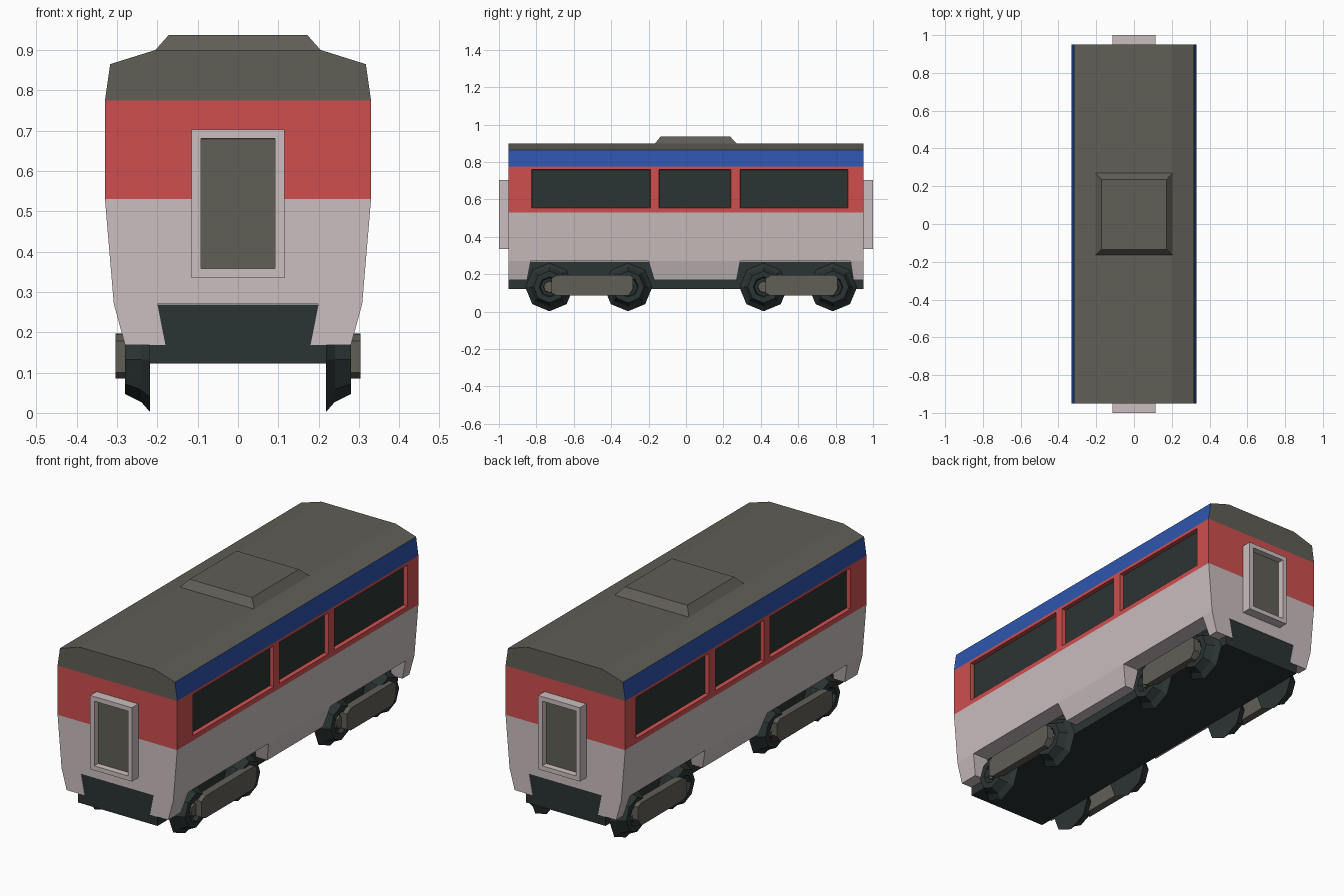
import bpy, bmesh, math
from mathutils import Vector

if "Cube" in bpy.data.objects:
    bpy.data.objects.remove(bpy.data.objects["Cube"])


def material(name, rgb):
    m = bpy.data.materials.new(name)
    m.diffuse_color = (*rgb, 1)
    m.use_nodes = True
    m.node_tree.nodes["Principled BSDF"].inputs["Base Color"].default_value = m.diffuse_color
    return m


CREAM = material("pale pinkish grey", (0.60, 0.52, 0.525))
RED = material("red", (0.62, 0.078, 0.078))
BLUE = material("blue", (0.026, 0.09, 0.42))
GREY = material("roof grey", (0.118, 0.112, 0.094))
DARK = material("dark green black", (0.024, 0.034, 0.033))


def finish(bm, name, mats):
    bmesh.ops.recalc_face_normals(bm, faces=bm.faces)
    me = bpy.data.meshes.new(name)
    bm.to_mesh(me)
    bm.free()
    for m in mats:
        me.materials.append(m)
    ob = bpy.data.objects.new(name, me)
    bpy.context.collection.objects.link(ob)
    return ob


def hull(name, pts, mat):
    bm = bmesh.new()
    for p in pts:
        bm.verts.new(p)
    bmesh.ops.convex_hull(bm, input=bm.verts)
    bmesh.ops.dissolve_limit(bm, angle_limit=0.01, verts=bm.verts, edges=bm.edges)
    return finish(bm, name, [mat])


def box_pts(x0, x1, y0, y1, z0, z1):
    return [(x, y, z) for x in (x0, x1) for y in (y0, y1) for z in (z0, z1)]


# Body shell: extruded cross-section, cut into colour bands and windows
windows = [(-0.825, -0.19), (-0.145, 0.24), (0.29, 0.865)]
WZ0, WZ1 = 0.555, 0.76
half = [(0.308, 0.27), (0.33, 0.53), (0.33, 0.775), (0.317, 0.865), (0.205, 0.90)]
section = half + [(-x, z) for x, z in reversed(half)]
bm = bmesh.new()
face = bm.faces.new([bm.verts.new((x, -0.95, z)) for x, z in section])
ext = bmesh.ops.extrude_face_region(bm, geom=[face])
bmesh.ops.translate(bm, vec=(0, 1.9, 0),
                    verts=[g for g in ext["geom"] if isinstance(g, bmesh.types.BMVert)])
bmesh.ops.recalc_face_normals(bm, faces=bm.faces)
cuts = [((0, 0, z), (0, 0, 1)) for z in (0.53, WZ0, WZ1, 0.775)]
cuts += [((0, y, 0), (0, 1, 0)) for w in windows for y in w]
for co, no in cuts:
    bmesh.ops.bisect_plane(bm, geom=bm.verts[:] + bm.edges[:] + bm.faces[:],
                           dist=1e-5, plane_co=co, plane_no=no)
bm.normal_update()
panes = []
for f in bm.faces:
    c = f.calc_center_median()
    side = abs(f.normal.x) > 0.8
    if c.z > 0.775:
        f.material_index = 2 if side else 3
    elif c.z > 0.53:
        f.material_index = 1
    if side and WZ0 < c.z < WZ1 and any(a < c.y < b for a, b in windows):
        panes.append(f)
bmesh.ops.inset_individual(bm, faces=panes, thickness=0.003, depth=-0.02)
for f in panes:
    f.material_index = 4
finish(bm, "carriage_body", [CREAM, RED, BLUE, GREY, DARK])

# Dark underframe
hull("underframe", box_pts(-0.22, 0.22, -0.948, 0.948, 0.122, 0.269), DARK)

# Lower skirts between the wheel arches: (bottom y0, y1, top y0, y1)
skirts = [(-0.95, -0.85, -0.95, -0.83), (-0.17, 0.27, -0.20, 0.29),
          (0.895, 0.95, 0.88, 0.95)]
for s in (-1, 1):
    for a, b, c, d in skirts:
        hull("side_skirt",
             [(s * x, y, 0.168) for x in (0.18, 0.28) for y in (a, b)] +
             [(s * x, y, 0.27) for x in (0.20, 0.308) for y in (c, d)], CREAM)

# Roof vent
hull("roof_vent",
     [(x, y, 0.90) for x in (-0.205, 0.205) for y in (-0.165, 0.27)] +
     [(x, y, 0.937) for x in (-0.172, 0.172) for y in (-0.135, 0.235)], GREY)

# End doors: protruding frame with recessed pane
for s in (-1, 1):
    bm = bmesh.new()
    for p in box_pts(-0.115, 0.115, s * 0.94, s * 1.0, 0.335, 0.703):
        bm.verts.new(p)
    bmesh.ops.convex_hull(bm, input=bm.verts)
    bmesh.ops.dissolve_limit(bm, angle_limit=0.01, verts=bm.verts, edges=bm.edges)
    bmesh.ops.recalc_face_normals(bm, faces=bm.faces)
    bm.normal_update()
    pane = [f for f in bm.faces if f.normal.y * s > 0.9]
    bmesh.ops.inset_individual(bm, faces=pane, thickness=0.032)
    bmesh.ops.inset_individual(bm, faces=pane, thickness=0.001, depth=-0.03)
    pane[0].material_index = 1
    finish(bm, "end_door", [CREAM, GREY])


def lathe(name, rings, y, s, mat, z=0.132, n=8):
    """Octagonal turned part along x from (x, radius) rings."""
    bm = bmesh.new()
    loops = []
    for x, r in rings:
        loops.append([bm.verts.new((s * x, y + r * math.cos(k * math.tau / n),
                                    z + r * math.sin(k * math.tau / n)))
                      for k in range(n)])
    for a, b in zip(loops, loops[1:]):
        for k in range(n):
            j = (k + 1) % n
            bm.faces.new((a[k], a[j], b[j], b[k]))
    bm.faces.new(loops[0])
    bm.faces.new(loops[-1])
    return finish(bm, name, [mat])


# Bogies: flanged wheels, hubs and side frames
wheel = [(0.218, 0.13), (0.24, 0.105), (0.28, 0.085), (0.28, 0.055), (0.258, 0.048)]
for s in (-1, 1):
    for y0, y1 in ((-0.73, -0.31), (0.415, 0.785)):
        for y in (y0, y1):
            lathe("wheel", wheel, y, s, DARK)
            lathe("wheel_hub", [(0.25, 0.035), (0.272, 0.03)], y, s, GREY)
        a, b = y0 + 0.01, y1 + 0.026
        prof = [(a, 0.10), (a, 0.178), (a + 0.03, 0.195), (b - 0.02, 0.197),
                (b, 0.185), (b, 0.12), (b - 0.025, 0.085), (a + 0.03, 0.085)]
        hull("bogie_side_frame", [(s * x, y, z) for x in (0.265, 0.304) for y, z in prof], GREY)
